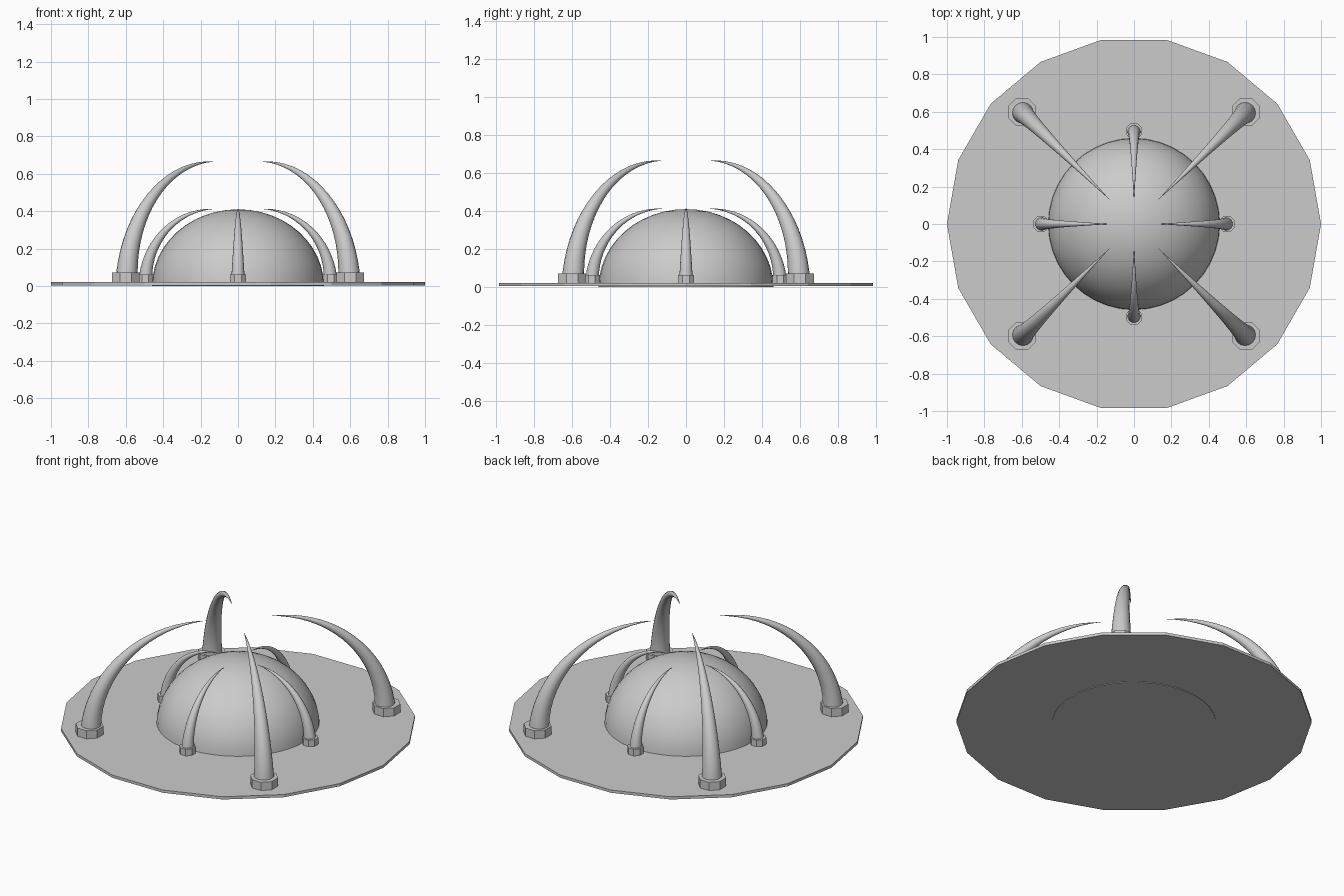
import bpy, bmesh
from math import sin, cos, pi, radians
from mathutils import Matrix, Vector

cube = bpy.data.objects.get("Cube")
if cube:
    bpy.data.objects.remove(cube, do_unlink=True)

GREY = (0.6, 0.6, 0.6, 1.0)
grey = bpy.data.materials.new("plain grey")
grey.use_nodes = True
grey.diffuse_color = GREY
grey.node_tree.nodes["Principled BSDF"].inputs["Base Color"].default_value = GREY


def finish(bm, name, smooth=False):
    """Turn a bmesh into a named object."""
    bmesh.ops.recalc_face_normals(bm, faces=bm.faces)
    mesh = bpy.data.meshes.new(name)
    bm.to_mesh(mesh)
    bm.free()
    mesh.materials.append(grey)
    obj = bpy.data.objects.new(name, mesh)
    bpy.context.collection.objects.link(obj)
    if smooth:
        bpy.ops.object.select_all(action="DESELECT")
        obj.select_set(True)
        bpy.context.view_layer.objects.active = obj
        bpy.ops.object.shade_smooth_by_angle(angle=radians(40))
    return obj


def prism(name, sides, radius, z0, z1, turn=0.0, centre=(0, 0)):
    """Upright prism with a regular polygon as its base."""
    bm = bmesh.new()
    bmesh.ops.create_cone(bm, cap_ends=True, segments=sides, radius1=radius,
                          radius2=radius, depth=z1 - z0)
    place = Matrix.Translation((centre[0], centre[1], (z0 + z1) / 2))
    # put the first corner on +x before turning
    first = min(bm.verts, key=lambda v: abs(v.co.x) + v.co.z * 0.001)
    start = Vector((first.co.x, first.co.y)).angle_signed(Vector((1, 0)))
    bm.transform(place @ Matrix.Rotation(-start + turn, 4, "Z"))
    return finish(bm, name)


def claw(name, angle, base, tip, z0, z1, thick, steps=18, sides=16):
    """Tapered horn on a quarter ellipse, leaning in towards the centre."""
    bm = bmesh.new()
    across = base - tip
    rings = []
    for i in range(steps):
        t = i / steps * pi / 2
        mid = Vector((tip + across * cos(t), 0, z0 + (z1 - z0) * sin(t)))
        out = Vector(((z1 - z0) * cos(t), 0, across * sin(t))).normalized()
        r = thick * (1 - i / steps)
        rings.append([bm.verts.new(mid + out * r * cos(a) + Vector((0, r * sin(a), 0)))
                      for a in (2 * pi * k / sides for k in range(sides))])
    point = bm.verts.new((tip, 0, z1))
    for low, high in zip(rings, rings[1:]):
        for k in range(sides):
            n = (k + 1) % sides
            bm.faces.new((low[k], low[n], high[n], high[k]))
    for k in range(sides):
        bm.faces.new((rings[-1][k], rings[-1][(k + 1) % sides], point))
    bm.faces.new(rings[0])
    bm.transform(Matrix.Rotation(angle, 4, "Z"))
    return finish(bm, name, smooth=True)


# Ground disc
prism("base_disc", 18, 1.0, 0.004, 0.021)

# Slightly squashed dome, closed underneath
bm = bmesh.new()
bmesh.ops.create_uvsphere(bm, u_segments=40, v_segments=24, radius=1)
cut = bmesh.ops.bisect_plane(bm, geom=bm.verts[:] + bm.edges[:] + bm.faces[:],
                             plane_co=(0, 0, 0), plane_no=(0, 0, 1), clear_inner=True)
rim = [e for e in bm.edges if e.is_boundary]
bmesh.ops.contextual_create(bm, geom=rim)
bm.transform(Matrix.Diagonal((0.46, 0.46, 0.41, 1)))
finish(bm, "dome", smooth=True)

# Four tall outer claws on the diagonals, four small ones on the axes
for i in range(4):
    diagonal, axis = pi / 4 + i * pi / 2, i * pi / 2
    root2 = 2 ** 0.5
    claw(f"outer_claw_{i + 1}", diagonal, 0.595 * root2, 0.13 * root2, 0.02, 0.665, 0.06)
    prism(f"outer_socket_{i + 1}", 8, 0.08, 0.015, 0.072, pi / 8,
          (0.6 * root2 * cos(diagonal), 0.6 * root2 * sin(diagonal)))
    claw(f"inner_claw_{i + 1}", axis, 0.495, 0.125, 0.02, 0.412, 0.037)
    prism(f"inner_socket_{i + 1}", 8, 0.046, 0.015, 0.062, pi / 8,
          (0.497 * cos(axis), 0.497 * sin(axis)))
